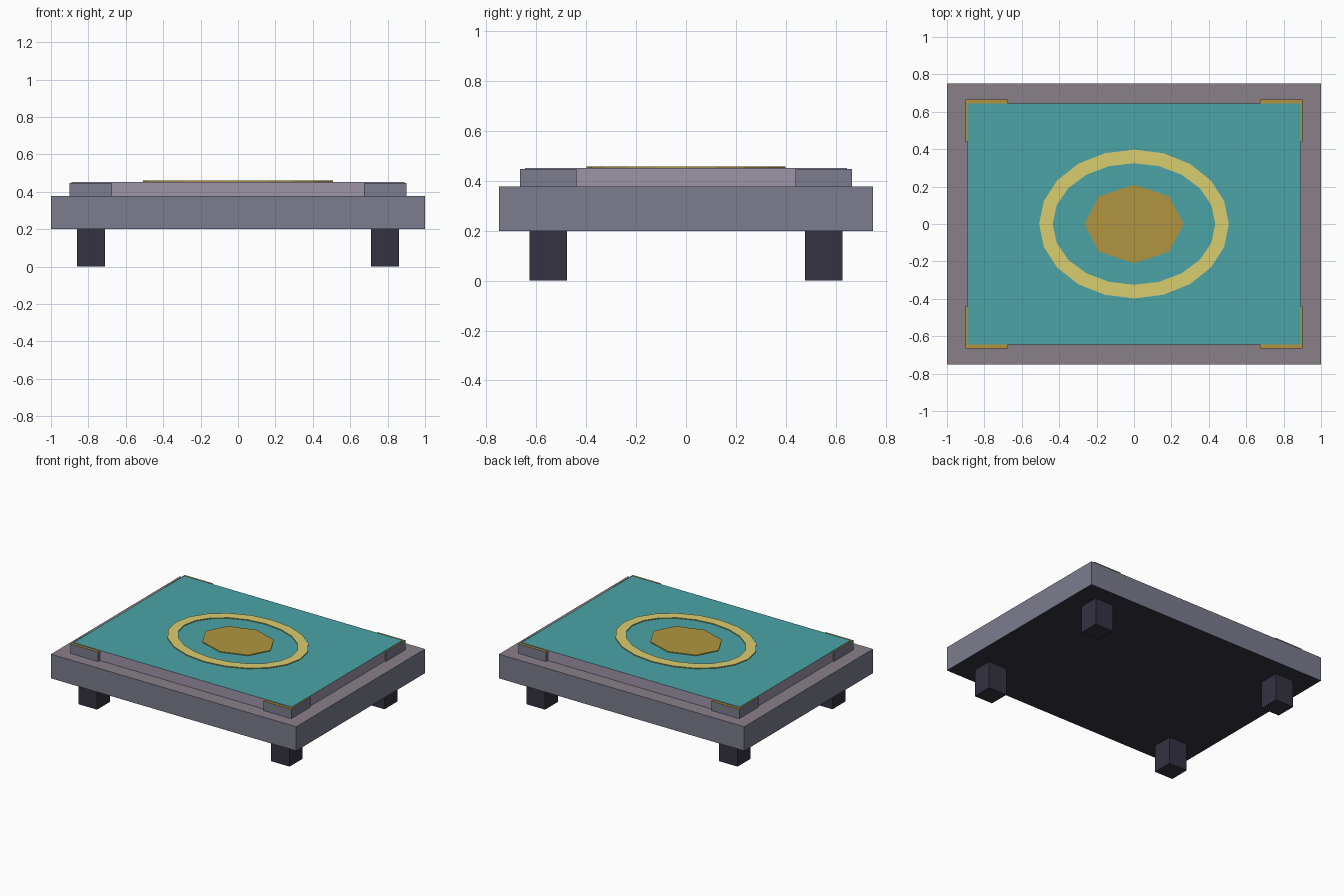
import bpy, bmesh
from math import cos, sin, tau

if "Cube" in bpy.data.objects:
    bpy.data.objects.remove(bpy.data.objects["Cube"])


def material(name, rgb):
    m = bpy.data.materials.new(name)
    m.diffuse_color = (*rgb, 1)
    m.use_nodes = True
    m.node_tree.nodes["Principled BSDF"].inputs["Base Color"].default_value = m.diffuse_color
    return m


STONE = material("stone side", (0.20, 0.20, 0.27))
STONE_TOP = material("stone top", (0.25, 0.22, 0.25))
PLATE = material("plate side", (0.34, 0.30, 0.39))
DARK = material("dark", (0.035, 0.032, 0.052))
TEAL = material("teal", (0.07, 0.37, 0.38))
GOLD = material("gold", (0.44, 0.30, 0.05))
PALE_GOLD = material("pale gold", (0.70, 0.61, 0.16))


def finish(name, bm, side, top, bottom):
    # Side, top and bottom faces get their own material
    bmesh.ops.recalc_face_normals(bm, faces=bm.faces)
    for f in bm.faces:
        f.material_index = 1 if f.normal.z > 0.5 else 2 if f.normal.z < -0.5 else 0
    mesh = bpy.data.meshes.new(name)
    bm.to_mesh(mesh)
    bm.free()
    for m in (side, top, bottom):
        mesh.materials.append(m)
    ob = bpy.data.objects.new(name, mesh)
    bpy.context.collection.objects.link(ob)


def box(name, x, y, z, side, top, bottom):
    bm = bmesh.new()
    bmesh.ops.create_cube(bm, size=1)
    for v in bm.verts:
        v.co = [r[0] if c < 0 else r[1] for c, r in zip(v.co, (x, y, z))]
    finish(name, bm, side, top, bottom)


def ellipse(bm, n, rx, ry, z):
    return [bm.verts.new((rx * cos(tau * i / n), ry * sin(tau * i / n), z)) for i in range(n)]


def bridge(bm, a, b):
    for i in range(len(a)):
        j = (i + 1) % len(a)
        bm.faces.new((a[i], a[j], b[j], b[i]))


# Base slab and raised plate
box("base_slab", (-1, 1), (-0.75, 0.75), (0.2, 0.378), STONE, STONE_TOP, DARK)
box("top_plate", (-0.89, 0.89), (-0.645, 0.645), (0.378, 0.453), PLATE, TEAL, PLATE)

# Feet and corner mounts, mirrored to all four corners
for sx, px in ((-1, "left"), (1, "right")):
    for sy, py in ((-1, "front"), (1, "back")):
        def span(s, a, b):
            return sorted((s * a, s * b))
        box(f"{py}_{px}_foot", span(sx, 0.71, 0.86), span(sy, 0.478, 0.628), (0, 0.2),
            DARK, DARK, DARK)
        box(f"{py}_{px}_corner_mount", span(sx, 0.675, 0.90), span(sy, 0.44, 0.665),
            (0.378, 0.448), STONE, GOLD, STONE)

# Oval ring inlay
bm = bmesh.new()
loops = [ellipse(bm, 20, rx, ry, z) for rx, ry, z in
         ((0.507, 0.398, 0.452), (0.507, 0.398, 0.459),
          (0.435, 0.325, 0.459), (0.435, 0.325, 0.452))]
for k in range(4):
    bridge(bm, loops[k], loops[(k + 1) % 4])
finish("ring_inlay", bm, GOLD, PALE_GOLD, GOLD)

# Octagonal centre inlay
bm = bmesh.new()
low, high = (ellipse(bm, 8, 0.265, 0.21, z) for z in (0.452, 0.459))
bridge(bm, low, high)
bm.faces.new(low)
bm.faces.new(high)
finish("centre_inlay", bm, GOLD, GOLD, GOLD)
